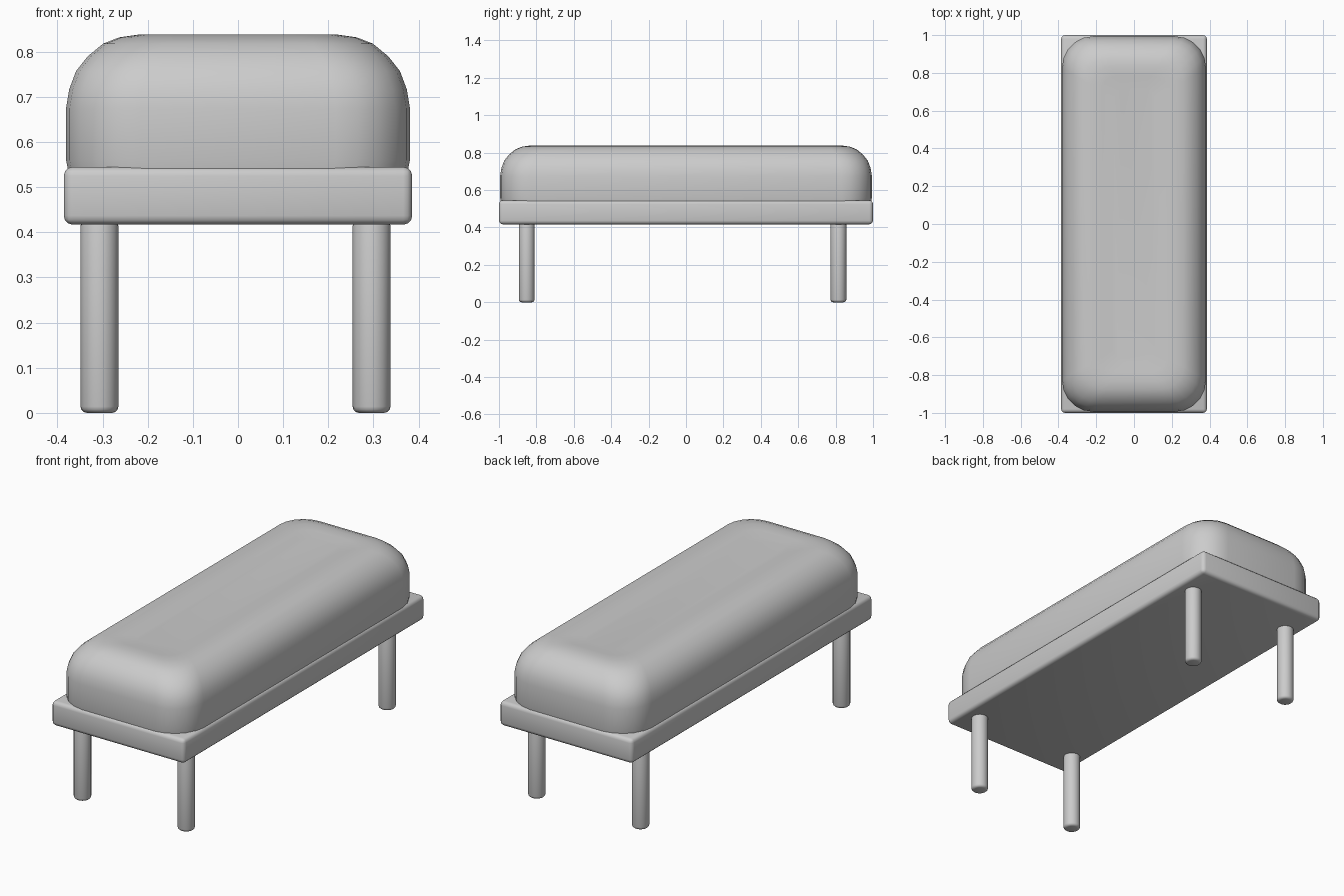
import bpy, bmesh, math

if "Cube" in bpy.data.objects:
    bpy.data.objects.remove(bpy.data.objects["Cube"])


def finish(obj, bevel=0.0, segments=3):
    if bevel:
        mod = obj.modifiers.new("soft_edges", 'BEVEL')
        mod.width = bevel
        mod.segments = segments
        mod.limit_method = 'ANGLE'
        mod.angle_limit = math.radians(40)
    bpy.ops.object.select_all(action='DESELECT')
    obj.select_set(True)
    bpy.context.view_layer.objects.active = obj
    for mod in list(obj.modifiers):
        bpy.ops.object.modifier_apply(modifier=mod.name)
    bpy.ops.object.shade_smooth_by_angle(angle=math.radians(50))


def box(name, size, centre, bevel):
    bpy.ops.mesh.primitive_cube_add(size=1, location=centre)
    obj = bpy.context.object
    obj.name = name
    obj.scale = size
    bpy.ops.object.transform_apply(location=False, rotation=False, scale=True)
    finish(obj, bevel)


def rounded_ring(bm, hx, hy, r, z, steps=5):
    """Rounded rectangle of vertices, counter-clockwise."""
    verts = []
    for i, (sx, sy) in enumerate([(1, 1), (-1, 1), (-1, -1), (1, -1)]):
        for k in range(steps + 1):
            a = math.radians(90 * (i + k / steps))
            verts.append(bm.verts.new((sx * (hx - r) + r * math.cos(a),
                                       sy * (hy - r) + r * math.sin(a), z)))
    return verts


# Base board
box("seat_frame", (0.772, 2.0, 0.128), (0, 0, 0.481), 0.02)

# Cushion: (inset, corner radius, height) from the bottom up, with a slight hollow on top
profile = [(0.008, 0.16, 0.52), (0.0, 0.165, 0.56), (0.0, 0.165, 0.675),
           (0.007, 0.162, 0.717), (0.022, 0.158, 0.757), (0.048, 0.148, 0.79),
           (0.082, 0.135, 0.818), (0.118, 0.12, 0.832), (0.16, 0.1, 0.838),
           (0.21, 0.08, 0.836), (0.27, 0.06, 0.830)]
bm = bmesh.new()
rings = [rounded_ring(bm, 0.381 - d, 0.994 - d, r, z) for d, r, z in profile]
n = len(rings[0])
for lower, upper in zip(rings, rings[1:]):
    for i in range(n):
        j = (i + 1) % n
        bm.faces.new((lower[i], lower[j], upper[j], upper[i]))
bm.faces.new(rings[-1])
bm.faces.new(rings[0][::-1])
mesh = bpy.data.meshes.new("cushion")
bm.to_mesh(mesh)
bm.free()
cushion = bpy.data.objects.new("cushion", mesh)
bpy.context.collection.objects.link(cushion)
finish(cushion)

# Four round legs
for side, x in (("left", -0.307), ("right", 0.296)):
    for end, y in (("front", -0.852), ("back", 0.815)):
        bpy.ops.mesh.primitive_cylinder_add(vertices=20, radius=0.042, depth=0.428,
                                            location=(x, y, 0.214))
        leg = bpy.context.object
        leg.name = f"{end}_{side}_leg"
        finish(leg, 0.014, 3)
